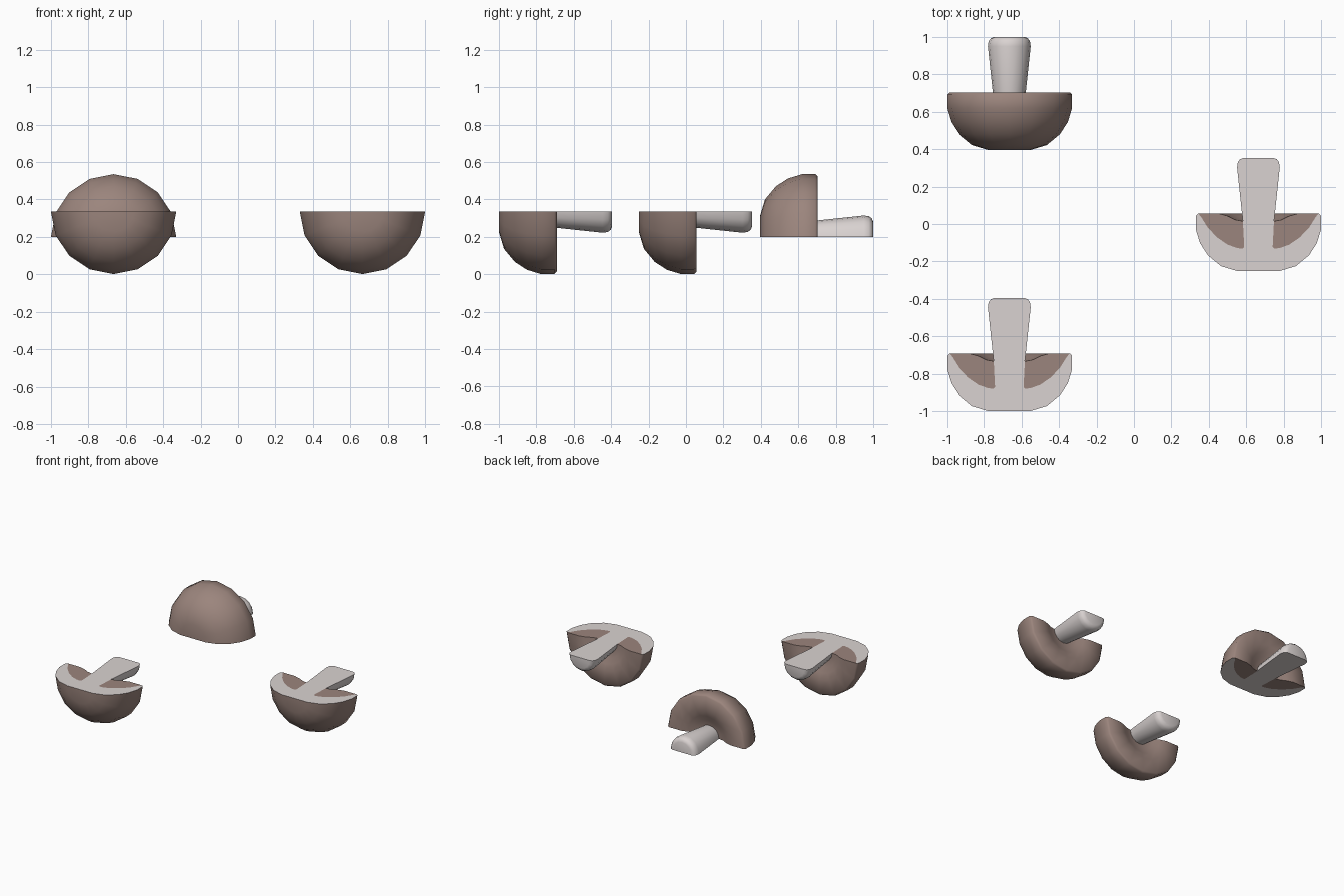
import bpy, bmesh, math

if "Cube" in bpy.data.objects:
    bpy.data.objects.remove(bpy.data.objects["Cube"])

def material(name, rgb):
    m = bpy.data.materials.new(name)
    m.diffuse_color = (*rgb, 1)
    m.use_nodes = True
    m.node_tree.nodes["Principled BSDF"].inputs["Base Color"].default_value = m.diffuse_color
    return m

BROWN = material("mushroom brown", (0.33, 0.235, 0.205))
PALE = material("pale flesh", (0.70, 0.65, 0.64))

# Profiles as (radius, distance from the crown along the axis)
CAP_OUT = [(0, 0), (0.11, 0), (0.2, 0.027), (0.27, 0.085), (0.312, 0.15),
           (0.335, 0.225), (0.335, 0.296), (0.322, 0.309)]
UNDER = [(0.215, 0.309), (0.165, 0.295), (0.125, 0.275), (0.083, 0.267)]
GILL = [(0.305, 0.288), (0.27, 0.232), (0.22, 0.18), (0.165, 0.142),
        (0.115, 0.124), (0.085, 0.12), (0.076, 0.13)]
STEM = [(0.083, 0.267), (0.088, 0.31), (0.114, 0.555), (0.11, 0.582),
        (0.098, 0.598), (0.08, 0.605), (0, 0.605)]
STEPS = 8  # facets around half a turn

def finish(bm, name, mats, parent, smooth=None):
    me = bpy.data.meshes.new(name)
    bm.to_mesh(me)
    bm.free()
    for m in mats:
        me.materials.append(m)
    ob = bpy.data.objects.new(name, me)
    bpy.context.collection.objects.link(ob)
    ob.parent = parent
    if smooth:
        bpy.ops.object.select_all(action='DESELECT')
        ob.select_set(True)
        bpy.context.view_layer.objects.active = ob
        bpy.ops.object.shade_smooth_by_angle(angle=math.radians(smooth))

def half_lathe(name, profile, mat, parent):
    # half turn around y, hanging below the cut plane z = 0
    bm = bmesh.new()
    rings = []
    for i in range(STEPS + 1):
        a = math.pi * i / STEPS
        rings.append([bm.verts.new((r * math.cos(a), y, -r * math.sin(a)))
                      for r, y in profile])
    for p, q in zip(rings, rings[1:]):
        for j in range(len(profile) - 1):
            bm.faces.new((p[j], p[j + 1], q[j + 1], q[j]))
    bmesh.ops.remove_doubles(bm, verts=bm.verts, dist=1e-5)
    bmesh.ops.dissolve_degenerate(bm, edges=bm.edges, dist=1e-5)
    # outward means away from the axis, or along it on the flat ends
    bm.normal_update()
    f = max(bm.faces, key=lambda f: -f.calc_center_median().z)
    flip = f.normal.z > 0
    if flip:
        bmesh.ops.reverse_faces(bm, faces=bm.faces)
    finish(bm, name, [mat], parent, 50)

def cut_face(name, parent):
    bm = bmesh.new()
    def poly(pts, idx):
        f = bm.faces.new([bm.verts.new((x, y, 0)) for x, y in pts])
        f.material_index = idx
        f.normal_update()
        if f.normal.z < 0:
            f.normal_flip()
    # pale flesh of cap and stem in one outline
    side = CAP_OUT + GILL + STEM
    poly(side + [(-x, y) for x, y in reversed(side[1:-1])], 0)
    # brown gill wedges on both sides of the stem
    wedge = [CAP_OUT[-1]] + UNDER + GILL[::-1]
    for s in (1, -1):
        poly([(s * x, y) for x, y in wedge], 1)
    bmesh.ops.triangulate(bm, faces=bm.faces)
    finish(bm, name, [PALE, BROWN], parent)

# Three half mushrooms: two cut side up, one cut side down
for tag, x, y, z, turn in (("front", -0.665, -1.0, 0.336, 0),
                           ("right", 0.665, -0.252, 0.336, 0),
                           ("back", -0.665, 0.395, 0.2, math.pi)):
    root = bpy.data.objects.new(tag + "_mushroom", None)
    bpy.context.collection.objects.link(root)
    root.location = (x, y, z)
    root.rotation_euler = (0, turn, 0)
    half_lathe(tag + "_cap", CAP_OUT + UNDER, BROWN, root)
    half_lathe(tag + "_stem", STEM, PALE, root)
    cut_face(tag + "_cut_face", root)
